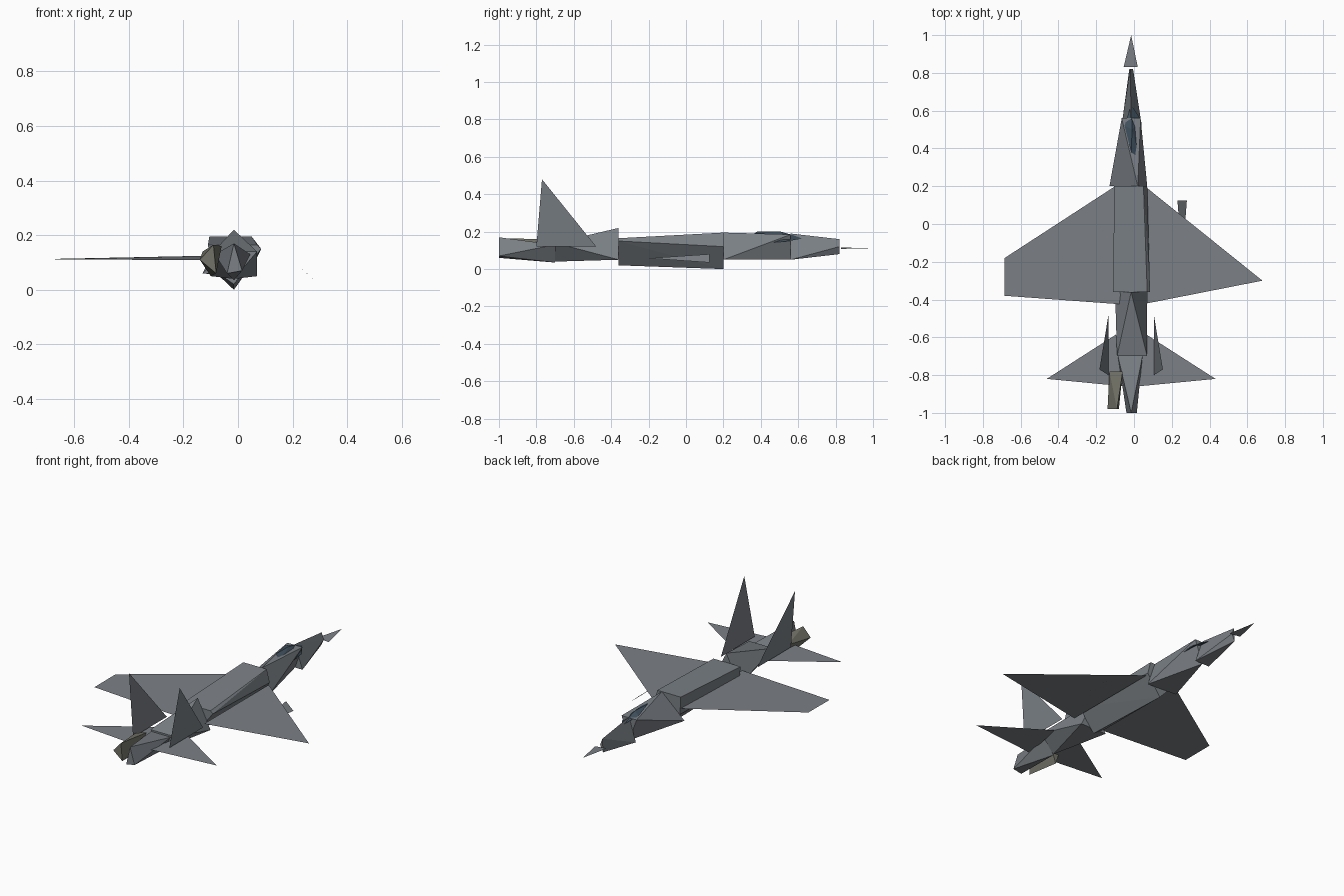
import bpy
import bmesh

cube = bpy.data.objects.get("Cube")
if cube:
    bpy.data.objects.remove(cube, do_unlink=True)


def material(name, rgb):
    mat = bpy.data.materials.new(name)
    mat.use_nodes = True
    color = (*rgb, 1)
    mat.diffuse_color = color
    mat.node_tree.nodes["Principled BSDF"].inputs["Base Color"].default_value = color
    return mat


GREY = material("blue grey paint", (.2, .22, .24))
GLASS = material("dark canopy glass", (.05, .08, .11))
OLIVE = material("olive grey metal", (.17, .17, .14))


def finish(bm, name, mat):
    mesh = bpy.data.meshes.new(name)
    bm.to_mesh(mesh)
    bm.free()
    mesh.materials.append(mat)
    obj = bpy.data.objects.new(name, mesh)
    bpy.context.collection.objects.link(obj)


def sheet(name, points, mat=GREY):
    """One flat face through the points."""
    bm = bmesh.new()
    bm.faces.new([bm.verts.new(p) for p in points])
    finish(bm, name, mat)


def solid(name, points, mat=GREY):
    """Faceted convex body around the points."""
    bm = bmesh.new()
    verts = [bm.verts.new(p) for p in points]
    result = bmesh.ops.convex_hull(bm, input=verts)
    loose = [v for v in bm.verts if not v.link_faces]
    bmesh.ops.delete(bm, geom=loose, context='VERTS')
    bmesh.ops.recalc_face_normals(bm, faces=bm.faces)
    finish(bm, name, mat)


def section(y, *profile):
    return [(x, y, z) for x, z in profile]


# Nose probe and nose cone
sheet("nose_probe", [(-.015, 1, .112), (-.055, .83, .115), (.02, .83, .108)])
solid("nose_cone",
      section(.56, (-.015, .19), (-.06, .05), (.035, .05))
      + section(.82, (-.02, .16), (-.025, .08), (-.005, .12)))

# Cockpit body and canopy
solid("cockpit_body",
      section(.56, (-.065, .185), (.035, .185), (-.015, .05))
      + section(.2, (-.13, .06), (.02, .195), (.07, .05)))
solid("canopy", [(-.015, .63, .165), (.038, .55, .15), (.042, .44, .14),
                 (-.015, .38, .2), (-.05, .52, .19), (-.01, .5, .202),
                 (.03, .35, .18)], GLASS)

# Centre and rear fuselage
solid("centre_fuselage",
      section(.2, (-.105, .195), (.05, .195), (.07, .12), (-.015, 0), (-.1, .09))
      + section(-.36, (-.11, .165), (.07, .165), (.085, .15), (-.015, .02), (-.1, .08)))
solid("rear_fuselage",
      section(-.36, (-.015, .22), (-.1, .05), (.07, .05))
      + section(-.7, (-.09, .14), (.07, .14), (-.015, .04)))

# Engine nozzles
solid("main_nozzle",
      section(-.7, (-.085, .13), (.045, .13), (-.015, .035))
      + section(-1, (-.015, .17), (-.04, .06), (.015, .07)))
solid("side_nozzle",
      section(-.78, (-.13, .14), (-.06, .16), (-.1, .05))
      + section(-.98, (-.09, .165), (-.14, .11), (-.08, .06)), OLIVE)

# Wings
sheet("right_wing", [(-.1, .2, .125), (-.685, -.18, .113),
                     (-.685, -.38, .112), (-.07, -.425, .108)])
sheet("left_wing", [(.07, .19, .11), (.68, -.3, .11), (.07, -.42, .11)])

# Tailplanes and outward leaning fins, mirrored about the body line
for side, label in ((-1, "right"), (1, "left")):
    def at(offset):
        return -.015 + side * offset

    sheet(label + "_tailplane", [(at(.08), -.585, .11), (at(.447), -.82, .11),
                                 (at(.03), -.86, .11)])
    sheet(label + "_fin", [(at(.12), -.48, .12), (at(.12), -.8, .12),
                           (at(.168), -.77, .48)])

# Store under the left wing
sheet("underwing_store", [(.23, .125, .08), (.28, .125, .035), (.255, -.2, .058)])
